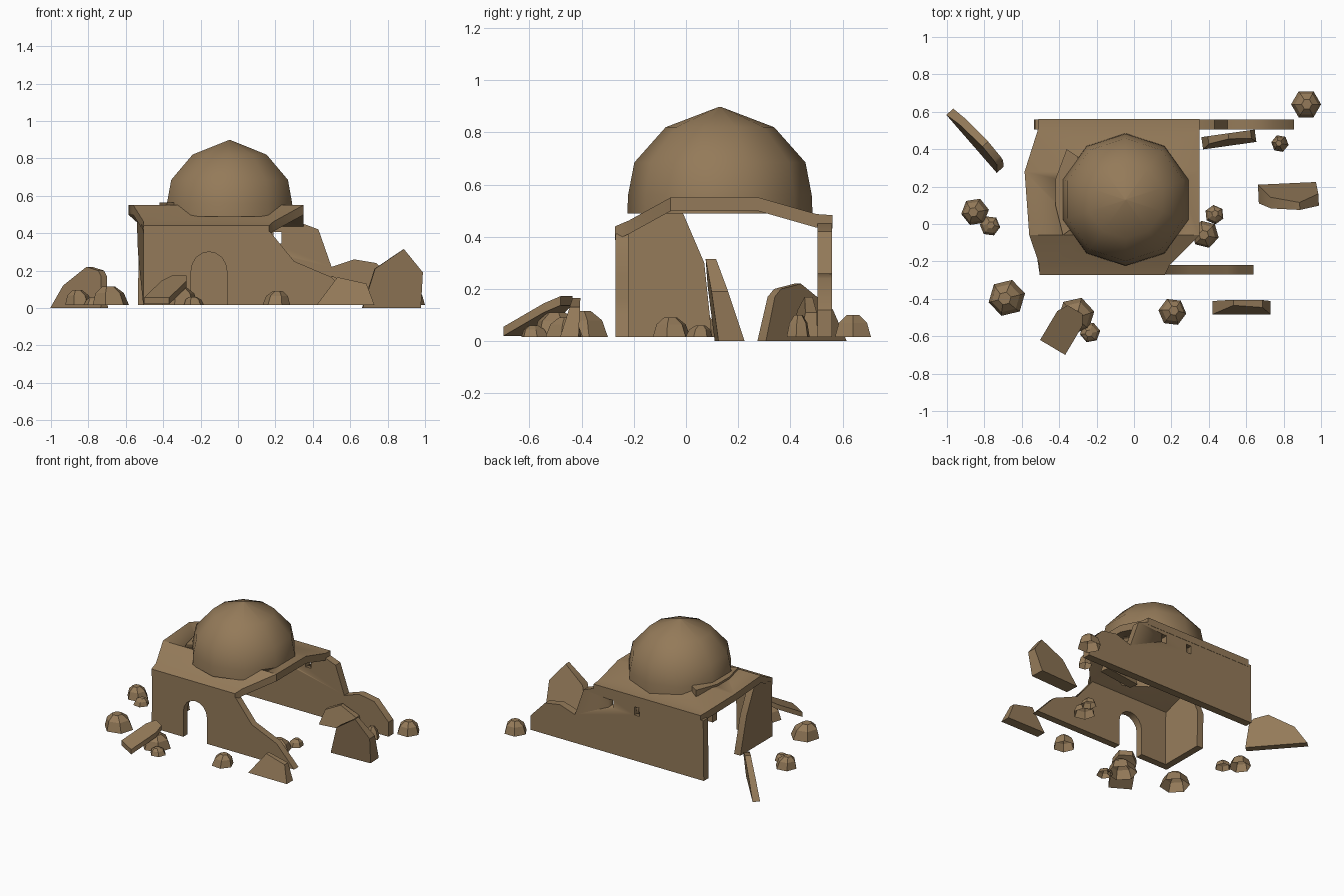
import bpy, bmesh, math, random
from mathutils import Vector

if "Cube" in bpy.data.objects:
    bpy.data.objects.remove(bpy.data.objects["Cube"])
random.seed(4)

clay = bpy.data.materials.new("sandy_brown")
clay.diffuse_color = (0.296, 0.195, 0.1, 1)
clay.use_nodes = True
clay.node_tree.nodes["Principled BSDF"].inputs["Base Color"].default_value = clay.diffuse_color


def finish(name, bm, angle=40):
    bmesh.ops.recalc_face_normals(bm, faces=bm.faces)
    me = bpy.data.meshes.new(name)
    bm.to_mesh(me)
    bm.free()
    me.materials.append(clay)
    ob = bpy.data.objects.new(name, me)
    bpy.context.collection.objects.link(ob)
    bpy.ops.object.select_all(action='DESELECT')
    ob.select_set(True)
    bpy.context.view_layer.objects.active = ob
    bpy.ops.object.shade_smooth_by_angle(angle=math.radians(angle))
    return ob


def loft(name, rings, cap=(True, True), angle=40):
    """Skin a stack of equal-length closed rings."""
    bm = bmesh.new()
    vs = [[bm.verts.new(p) for p in r] for r in rings]
    n = len(vs[0])
    for a, b in zip(vs, vs[1:]):
        for i in range(n):
            j = (i + 1) % n
            bm.faces.new((a[i], a[j], b[j], b[i]))
    for ring, on in ((vs[0], cap[0]), (vs[-1], cap[1])):
        if on:
            bm.faces.new(ring)
    return finish(name, bm, angle)


def cut(ob, cutter):
    m = ob.modifiers.new("cut", 'BOOLEAN')
    m.operation, m.solver, m.object = 'DIFFERENCE', 'EXACT', cutter
    bpy.context.view_layer.objects.active = ob
    bpy.ops.object.modifier_apply(modifier=m.name)
    bpy.data.objects.remove(cutter)


def circle(cx, cy, z, r, n, a0=0.0):
    return [(cx + r * math.cos(a0 + 2 * math.pi * i / n),
             cy + r * math.sin(a0 + 2 * math.pi * i / n), z) for i in range(n)]


# front wall with arched doorway and broken right end
arch = [(-0.155 + 0.095 * math.cos(math.pi * i / 8), 0.2 + 0.1 * math.sin(math.pi * i / 8))
        for i in range(8, -1, -1)]
front = [(-0.505, 0.015), (-0.25, 0.015)] + arch + [
    (-0.06, 0.015), (0.64, 0.015), (0.56, 0.10), (0.5, 0.165), (0.30, 0.25),
    (0.17, 0.41), (-0.5, 0.41)]
loft("front_wall", [[(x, y, z) for x, z in front] for y in (-0.27, -0.22)])

# back wall, broken at the right, with two small windows
back = [(-0.535, 0.015), (0.855, 0.015), (0.855, 0.12), (0.74, 0.24), (0.62, 0.26),
        (0.5, 0.22), (0.43, 0.42), (0.35, 0.45), (-0.53, 0.45)]
wall = loft("back_wall", [[(x, y, z) for x, z in back] for y in (0.505, 0.56)])
for x in (0.19, -0.02):
    sq = [(x, 0.345), (x + 0.042, 0.345), (x + 0.042, 0.405), (x, 0.405)]
    cut(wall, loft("window_cutter", [[(u, y, z) for u, z in sq] for y in (0.4, 0.7)]))

# remaining part of the left wall, leaning outwards
side = [(-0.265, 0.015), (0.10, 0.015), (0.07, 0.30), (-0.02, 0.51), (-0.06, 0.51), (-0.265, 0.41)]
loft("left_wall", [[(x - 0.15 * (y + 0.265) * z / 0.5, y, z) for y, z in side]
                   for x in (-0.505, -0.455)])

# folded roof slab: y, left x, right x, top z
rows = [(-0.272, -0.505, 0.165, 0.44), (-0.22, -0.505, 0.19, 0.462), (-0.06, -0.56, 0.35, 0.55),
        (0.28, -0.585, 0.35, 0.55), (0.50, -0.515, 0.35, 0.487), (0.562, -0.51, 0.35, 0.483)]
roof = loft("roof", [[(l, y, z), (r, y, z), (r, y, z - 0.052), (l, y, z - 0.052)]
                     for y, l, r, z in rows], angle=25)
cut(roof, loft("dome_hole_cutter", [circle(-0.045, 0.13, z, 0.3, 10, math.pi / 10)
                                    for z in (0.3, 0.7)]))

# ten-sided hollow dome
dome = [(0.355, 0.49), (0.352, 0.56), (0.328, 0.685), (0.208, 0.82), (0.004, 0.898)]
loft("dome", [circle(-0.045, 0.13, z, r, 10, math.pi / 10) for r, z in dome],
     cap=(False, True), angle=50)

# broken rim at the left foot of the dome
rim = [(-0.42, 0.24), (-0.36, 0.40), (-0.30, 0.36), (-0.30, 0.0), (-0.38, -0.06), (-0.42, 0.1)]
loft("dome_rim", [[(x, y, z) for x, y in rim] for z in (0.52, 0.565)])


# leaning wall fragments: base line a-b, outline (fraction, z), thicknesses, lean
def fragment(name, a, b, outline, t0, t1, lean):
    a, b = Vector((*a, 0)), Vector((*b, 0))
    d = b - a
    nrm = Vector((-d.y, d.x, 0)).normalized()
    top = max(z for _, z in outline)
    rings = []
    for s in (-0.5, 0.5):
        rings.append([a + d * t + nrm * (s * (t0 + (t1 - t0) * z / top) + lean * z / top)
                      + Vector((0, 0, z)) for t, z in outline])
    loft(name, rings)


fragment("right_fragment", (0.665, 0.16), (0.985, 0.175),
         [(0, 0), (0.97, 0), (1, 0.19), (0.68, 0.315), (0.2, 0.21)], 0.1, 0.04, -0.075)
fragment("left_fragment", (-0.985, 0.60), (-0.715, 0.29),
         [(0, 0), (1, 0), (0.93, 0.17), (0.86, 0.2), (0.62, 0.22), (0.2, 0.12)], 0.05, 0.04, 0.03)
fragment("front_fragment", (0.42, -0.45), (0.73, -0.45),
         [(0, 0.015), (1, 0.015), (0.86, 0.13), (0.36, 0.165)], 0.075, 0.03, 0.03)
fragment("back_fragment", (0.365, 0.43), (0.65, 0.47),
         [(0, 0.015), (1, 0.015), (0.92, 0.11), (0.5, 0.17), (0.12, 0.12)], 0.07, 0.03, 0.02)

# fallen slab propped on a rock
d, w = Vector((0.51, 0.86, 0)), Vector((0.86, -0.51, 0))
slab = [(-0.078, 0), (0.078, 0), (0.078, 0.18), (0.045, 0.235), (-0.045, 0.235), (-0.078, 0.18)]
loft("fallen_slab", [[Vector((-0.435, -0.66, 0.02 + 0.5 * l + h)) + w * u + d * l
                      for u, l in slab] for h in (0.0, 0.035)])

# scattered rocks: x, y, radius, height
rocks = [(-0.68, -0.395, 0.10, 0.115), (-0.85, 0.065, 0.075, 0.095), (-0.77, -0.01, 0.055, 0.06),
         (-0.31, -0.49, 0.10, 0.11), (-0.235, -0.58, 0.055, 0.06), (0.205, -0.47, 0.075, 0.09),
         (0.38, -0.055, 0.075, 0.09), (0.43, 0.05, 0.052, 0.06), (0.78, 0.43, 0.047, 0.10),
         (0.92, 0.64, 0.08, 0.10)]
for i, (x, y, r, h) in enumerate(rocks):
    a0 = random.uniform(0, 1) if i < 9 else 0.0
    dx, dy = random.uniform(-.15, .15) * r, random.uniform(-.15, .15) * r
    loft(f"rock_{i + 1}", [circle(x, y, 0.015, r, 6, a0),
                           circle(x + dx / 2, y + dy / 2, 0.015 + (h - 0.015) * 0.65, r * 0.78, 6, a0),
                           circle(x + dx, y + dy, h, r * 0.35, 6, a0)],
         cap=(False, True), angle=25)
